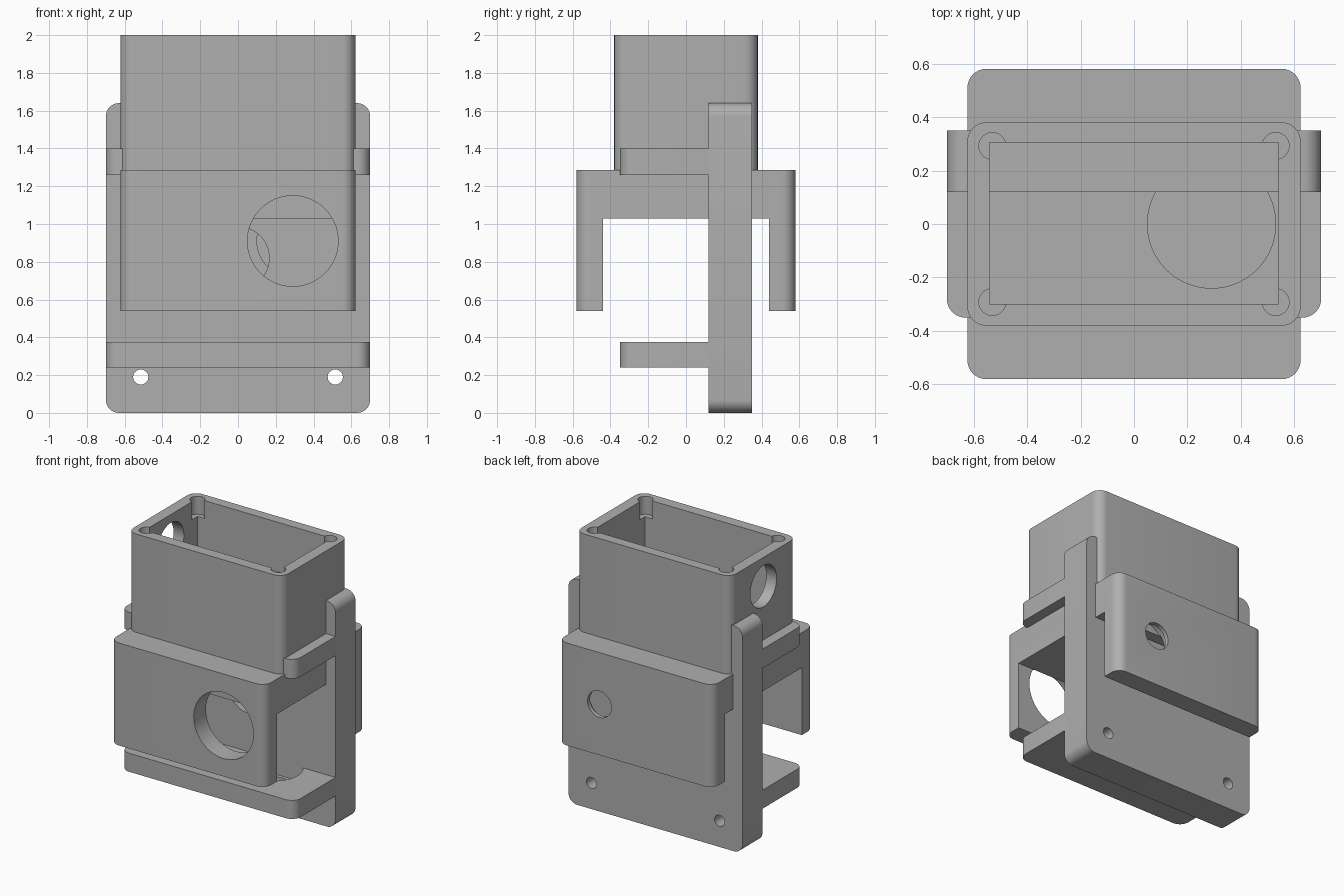
import bpy, bmesh, math
from mathutils import Matrix, Vector

cube = bpy.data.objects.get("Cube")
if cube:
    bpy.data.objects.remove(cube, do_unlink=True)

grey = bpy.data.materials.new("plain_grey")
grey.use_nodes = True
COLOUR = (0.43, 0.43, 0.43, 1)
grey.diffuse_color = COLOUR
grey.node_tree.nodes["Principled BSDF"].inputs["Base Color"].default_value = COLOUR


def finish(name, bm):
    mesh = bpy.data.meshes.new(name)
    bm.to_mesh(mesh)
    bm.free()
    mesh.materials.append(grey)
    obj = bpy.data.objects.new(name, mesh)
    bpy.context.collection.objects.link(obj)
    return obj


def block(name, x, y, z, axis=None, radius=0.07):
    """Box from three ranges; edges parallel to axis are rounded."""
    bm = bmesh.new()
    bmesh.ops.create_cube(bm, size=1)
    for v in bm.verts:
        v.co = Vector([(r[0] + r[1]) / 2 + c * (r[1] - r[0]) for c, r in zip(v.co, (x, y, z))])
    if axis is not None:
        edges = [e for e in bm.edges
                 if abs((e.verts[0].co - e.verts[1].co).normalized()[axis]) > 0.9]
        bmesh.ops.bevel(bm, geom=edges, offset=radius, segments=8, profile=0.5, affect='EDGES')
    return finish(name, bm)


def rod(axis, radius, centre, span):
    """Cylinder cutter along an axis; centre holds the other two coordinates."""
    bm = bmesh.new()
    turn = (Matrix.Rotation(math.pi / 2, 4, 'Y'), Matrix.Rotation(math.pi / 2, 4, 'X'),
            Matrix.Identity(4))[axis]
    place = list(centre)
    place.insert(axis, sum(span) / 2)
    bmesh.ops.create_cone(bm, cap_ends=True, segments=64, radius1=radius, radius2=radius,
                          depth=span[1] - span[0], matrix=Matrix.Translation(place) @ turn)
    return finish("cutter", bm)


def cut(obj, *cutters):
    for c in cutters:
        c.hide_render = True
        mod = obj.modifiers.new("cut", 'BOOLEAN')
        mod.operation = 'DIFFERENCE'
        mod.solver = 'EXACT'
        mod.object = c
        bpy.context.view_layer.objects.active = obj
        bpy.ops.object.modifier_apply(modifier=mod.name)
        bpy.data.objects.remove(c, do_unlink=True)


X, Y, Z = 0, 1, 2
WIDE = (-0.70, 0.70)
NARROW = (-0.623, 0.623)
PIVOT = 0.29

# Upright plate with a central opening and two screw holes
plate = block("upright_plate", WIDE, (0.12, 0.35), (0, 1.64), Y)
cut(plate, rod(Y, 0.165, (0, 0.82), (0, 0.5)),
    *[rod(Y, 0.04, (s * 0.515, 0.19), (0, 0.5)) for s in (-1, 1)])

# Lower arm: stepped bearing pocket
lower = block("lower_arm", WIDE, (-0.35, 0.22), (0.24, 0.375), Z)
cut(lower, rod(Z, 0.19, (PIVOT, 0), (0.27, 0.5)), rod(Z, 0.096, (PIVOT, 0), (0.1, 0.5)))

# Upper arm: wide round opening
upper = block("upper_arm", WIDE, (-0.35, 0.22), (1.26, 1.40), Z)
cut(upper, rod(Z, 0.24, (PIVOT, 0), (1.1, 1.5)))

# Saddle: block hollowed from below, leaving a front and a back leg
saddle = block("saddle", NARROW, (-0.58, 0.58), (0.54, 1.285), Z)
cut(saddle, block("cutter", (-1, 1), (-0.44, 0.44), (0.3, 1.03)),
    rod(Y, 0.24, (PIVOT, 0.91), (-0.7, -0.44)),
    rod(Y, 0.19, (PIVOT, 0.91), (0.43, 0.55)),
    rod(Y, 0.096, (PIVOT, 0.91), (0.43, 0.7)),
    rod(Z, 0.165, (0, 0), (0.9, 1.26)))

# Open box with corner screw recesses and a side opening
box = block("open_box", NARROW, (-0.38, 0.38), (1.28, 2.0), Z)
cut(box, block("cutter", (-0.54, 0.54), (-0.30, 0.305), (1.36, 2.2)),
    *[rod(Z, 0.05, (sx * 0.53, sy * 0.292), (1.87, 2.2)) for sx in (-1, 1) for sy in (-1, 1)],
    rod(X, 0.15, (0, 1.79), (-0.8, -0.4)))

# Smooth the rounded corners and bores, keep the edges crisp
bpy.ops.object.select_all(action='DESELECT')
for part in (plate, lower, upper, saddle, box):
    part.select_set(True)
bpy.context.view_layer.objects.active = box
bpy.ops.object.shade_smooth_by_angle(angle=math.radians(30))
